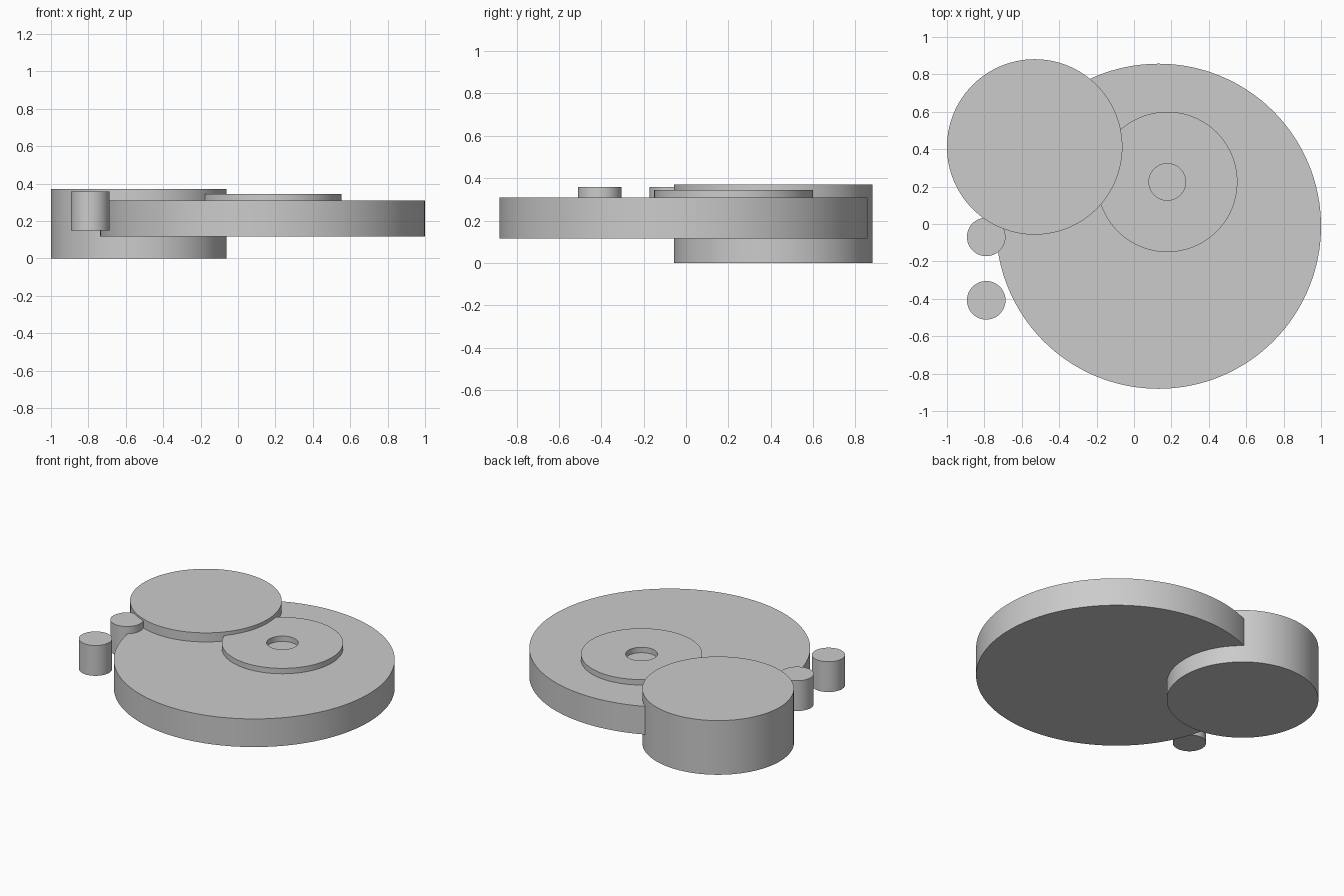
import bpy, bmesh
from math import cos, sin, pi, radians

if "Cube" in bpy.data.objects:
    bpy.data.objects.remove(bpy.data.objects["Cube"])

SEGMENTS = 128


def finish(name, bm):
    bmesh.ops.recalc_face_normals(bm, faces=bm.faces)
    mesh = bpy.data.meshes.new(name)
    bm.to_mesh(mesh)
    bm.free()
    obj = bpy.data.objects.new(name, mesh)
    bpy.context.collection.objects.link(obj)
    bpy.ops.object.select_all(action='DESELECT')
    obj.select_set(True)
    bpy.context.view_layer.objects.active = obj
    bpy.ops.object.shade_smooth_by_angle(angle=radians(30))
    return obj


def disc(name, x, y, radius, bottom, top):
    """Solid upright cylinder between two heights."""
    bm = bmesh.new()
    bmesh.ops.create_cone(bm, cap_ends=True, segments=SEGMENTS, radius1=radius,
                          radius2=radius, depth=top - bottom)
    bmesh.ops.translate(bm, verts=bm.verts, vec=(x, y, (bottom + top) / 2))
    return finish(name, bm)


def ring(name, x, y, outer, inner, bottom, top):
    """Flat washer: a rectangular section swept around the vertical axis."""
    section = [(inner, bottom), (outer, bottom), (outer, top), (inner, top)]
    bm = bmesh.new()
    loops = []
    for i in range(SEGMENTS):
        a = 2 * pi * i / SEGMENTS
        loops.append([bm.verts.new((x + r * cos(a), y + r * sin(a), z)) for r, z in section])
    for i, cur in enumerate(loops):
        nxt = loops[(i + 1) % SEGMENTS]
        for j in range(4):
            k = (j + 1) % 4
            bm.faces.new((cur[j], nxt[j], nxt[k], cur[k]))
    return finish(name, bm)


# Wide main plate and the taller drum cutting through its edge
disc("main_plate", 0.131, -0.012, 0.869, 0.116, 0.308)
disc("side_drum", -0.531, 0.412, 0.469, 0.0, 0.37)

# Thin raised ring on the plate; its hole shows the plate surface
ring("raised_ring", 0.178, 0.225, 0.375, 0.098, 0.308, 0.345)

# Two short pegs at the left edge
for label, y in (("rear_peg", -0.069), ("front_peg", -0.408)):
    disc(label, -0.79, y, 0.103, 0.15, 0.357)
